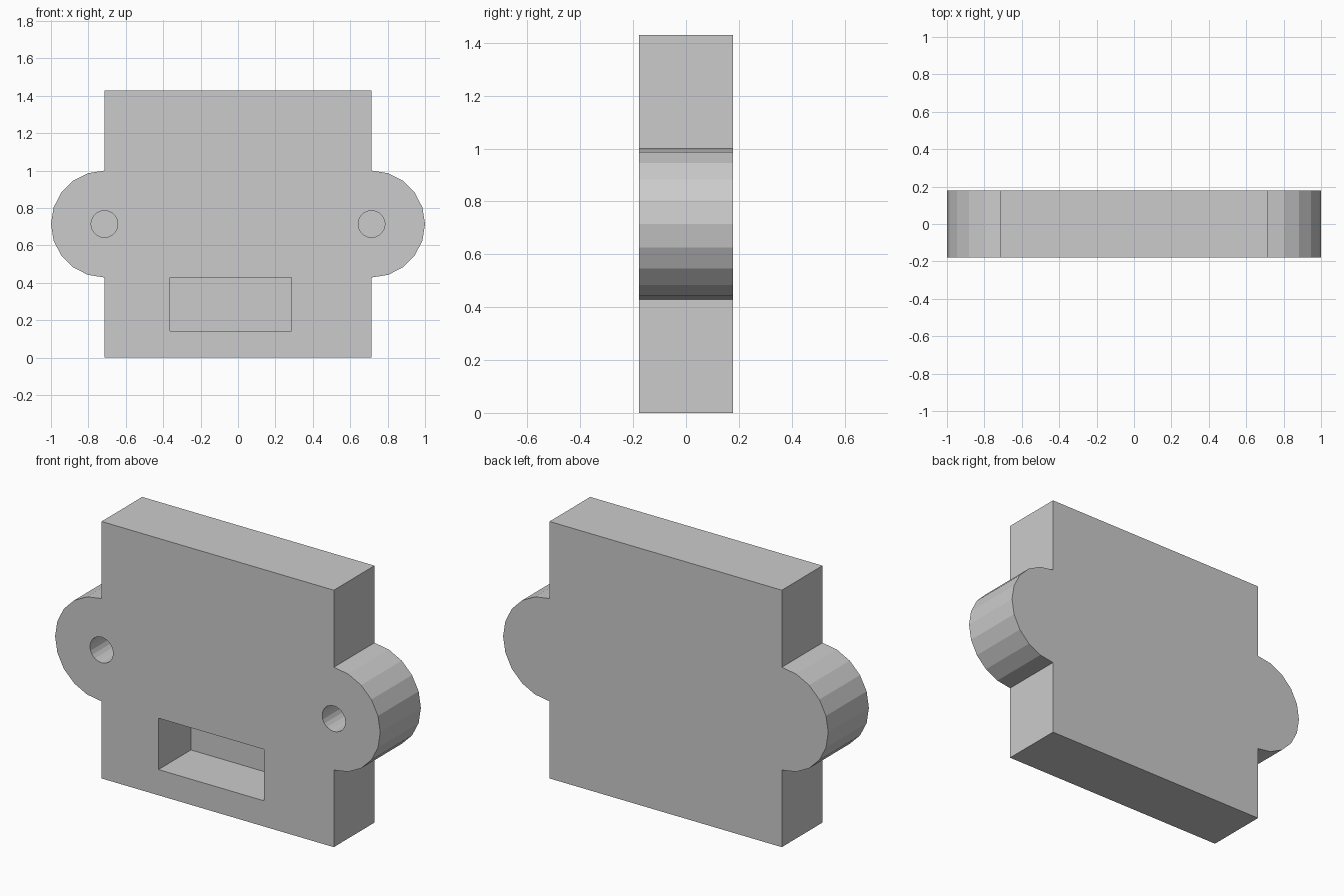
import bpy, bmesh, math

if "Cube" in bpy.data.objects:
    bpy.data.objects.remove(bpy.data.objects["Cube"])

U = 1 / 14          # one design unit
SIDES = 20          # facets of a full circle


def prism(name, outline, y0, y1):
    """Extrude an (x, z) outline from y0 to y1, all in design units."""
    bm = bmesh.new()
    face = bm.faces.new([bm.verts.new((x * U, y0 * U, z * U)) for x, z in outline])
    ext = bmesh.ops.extrude_face_region(bm, geom=[face])
    new = [v for v in ext["geom"] if isinstance(v, bmesh.types.BMVert)]
    bmesh.ops.translate(bm, verts=new, vec=(0, (y1 - y0) * U, 0))
    bmesh.ops.recalc_face_normals(bm, faces=bm.faces)
    mesh = bpy.data.meshes.new(name)
    bm.to_mesh(mesh)
    bm.free()
    obj = bpy.data.objects.new(name, mesh)
    bpy.context.collection.objects.link(obj)
    return obj


def arc(cx, cz, r, start, steps):
    """Points on a circle, one facet apart, from the start angle."""
    step = 2 * math.pi / SIDES
    angles = [math.radians(start) + i * step for i in range(steps)]
    return [(cx + r * math.cos(a), cz + r * math.sin(a)) for a in angles]


# Square plate with a rounded mounting ear on each side
right = [(10, 0)] + arc(10, 10, 4, -90, SIDES // 2 + 1) + [(10, 20)]
left = [(-x, z) for x, z in reversed(right)]
plate = prism("mounting_plate", right + left, -2.5, 2.5)

# Blind screw holes and the rectangular pocket, open at the front
cutters = [prism("screw_hole_cutter", arc(s * 10, 10, 1, 0, SIDES), -3, 1.5)
           for s in (-1, 1)]
cutters.append(prism("pocket_cutter",
                     [(-5.1, 2), (4, 2), (4, 6), (-5.1, 6)], -3, 1.5))

bpy.context.view_layer.objects.active = plate
for cutter in cutters:
    cutter.hide_render = True
    mod = plate.modifiers.new(cutter.name, "BOOLEAN")
    mod.operation = "DIFFERENCE"
    mod.solver = "EXACT"
    mod.object = cutter
    bpy.ops.object.modifier_apply(modifier=mod.name)
    bpy.data.objects.remove(cutter)
